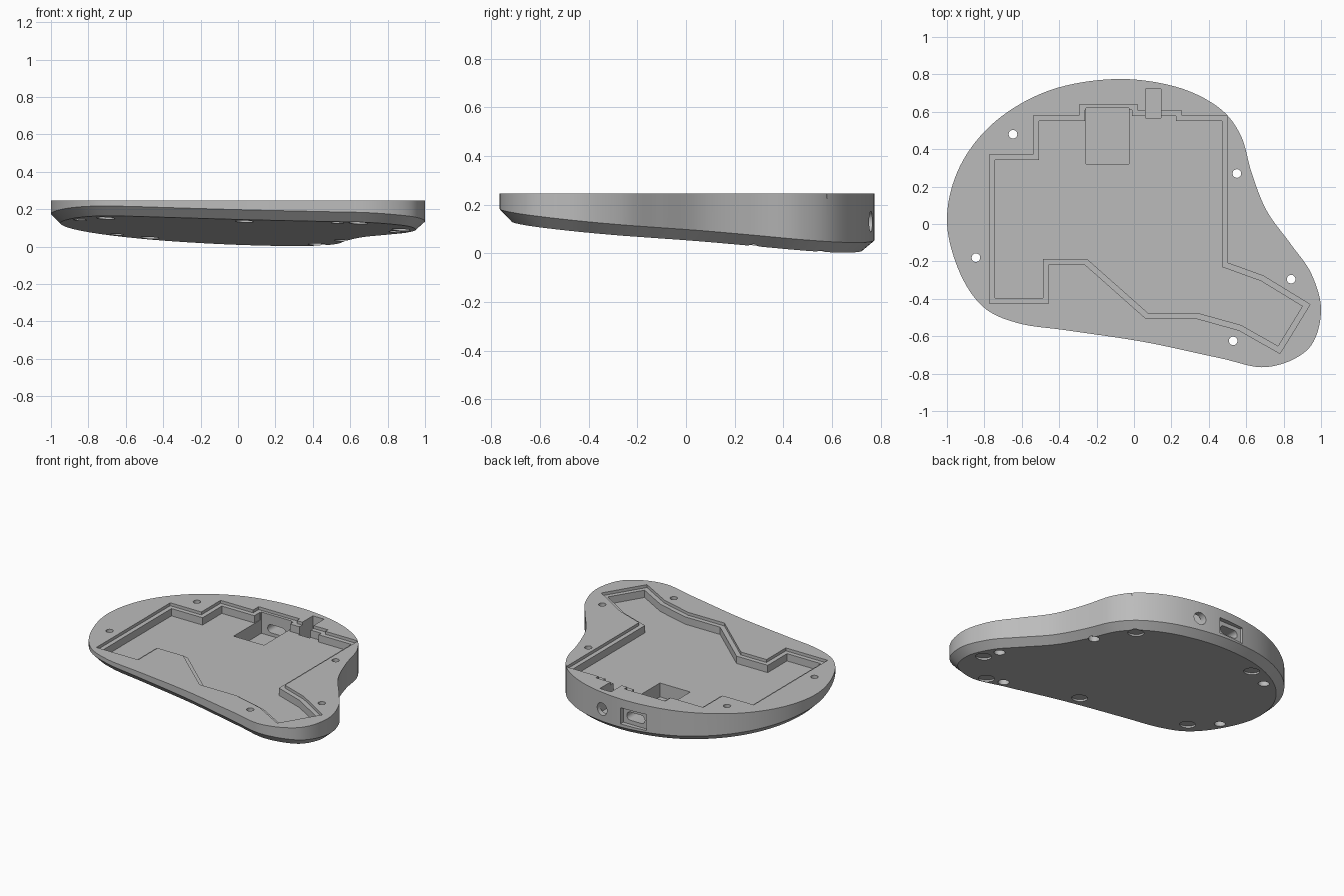
import bpy, bmesh, math
from mathutils import Matrix, Vector

cube = bpy.data.objects.get("Cube")
if cube:
    bpy.data.objects.remove(cube, do_unlink=True)

TOP = 0.245
FLOOR = 0.175
TILT_X, TILT_Y = -0.045, -0.105

grey = bpy.data.materials.new("light_grey")
grey.use_nodes = True
grey.diffuse_color = (0.5, 0.5, 0.5, 1)
grey.node_tree.nodes["Principled BSDF"].inputs["Base Color"].default_value = (0.5, 0.5, 0.5, 1)


def base_z(x, y):
    """Height of the sloping underside."""
    return 0.085 + TILT_X * x + TILT_Y * y


def smooth_loop(pts, steps):
    """Closed smooth curve through the given points."""
    out, n = [], len(pts)
    for i in range(n):
        a, b, c, d = (Vector(pts[(i + k) % n]) for k in (-1, 0, 1, 2))
        for s in range(steps):
            t = s / steps
            out.append(b + 0.5 * t * (c - a + t * (2 * a - 5 * b + 4 * c - d
                                                   + t * (3 * (b - c) + d - a))))
    return out


def inset(pts, d):
    """Mitred inward offset of a clockwise outline."""
    pts = [Vector(p) for p in pts]
    out = []
    for i, p in enumerate(pts):
        e1 = (p - pts[i - 1]).normalized()
        e2 = (pts[(i + 1) % len(pts)] - p).normalized()
        n1, n2 = Vector((e1.y, -e1.x)), Vector((e2.y, -e2.x))
        out.append(p + (n1 + n2) * d / (1 + n1.dot(n2)))
    return out


def loft(name, rings):
    """Solid through matching rings of 3D points, capped at both ends."""
    bm = bmesh.new()
    loops = [[bm.verts.new(p) for p in ring] for ring in rings]
    for low, high in zip(loops, loops[1:]):
        for i in range(len(low)):
            bm.faces.new((low[i - 1], low[i], high[i], high[i - 1]))
    bm.faces.new(loops[0])
    bm.faces.new(loops[-1])
    bmesh.ops.recalc_face_normals(bm, faces=bm.faces)
    mesh = bpy.data.meshes.new(name)
    bm.to_mesh(mesh)
    bm.free()
    mesh.materials.append(grey)
    obj = bpy.data.objects.new(name, mesh)
    bpy.context.collection.objects.link(obj)
    return obj


def circle(r, n=32):
    return [(r * math.cos(2 * math.pi * i / n), r * math.sin(2 * math.pi * i / n)) for i in range(n)]


def rect(w, h):
    return [(-w / 2, -h / 2), (-w / 2, h / 2), (w / 2, h / 2), (w / 2, -h / 2)]


def cut(body, pts, z0, z1, place=Matrix()):
    """Subtract a prism from the body."""
    cutter = loft("cutter", [[place @ Vector((p[0], p[1], z)) for p in pts] for z in (z0, z1)])
    cutter.hide_render = True
    mod = body.modifiers.new("cut", "BOOLEAN")
    mod.operation, mod.solver, mod.object = "DIFFERENCE", "EXACT", cutter
    bpy.ops.object.modifier_apply(modifier=mod.name)
    bpy.data.objects.remove(cutter, do_unlink=True)


# Case body: upright wall, chamfered lower edge, sloping underside
outline = smooth_loop([
    (-1, 0.03), (-0.93, 0.31), (-0.74, 0.55), (-0.45, 0.715), (-0.1, 0.775), (0.22, 0.735),
    (0.45, 0.625), (0.57, 0.475), (0.63, 0.27), (0.71, 0.07), (0.84, -0.11), (0.95, -0.27),
    (1, -0.47), (0.93, -0.67), (0.71, -0.765), (0.45, -0.715), (0.05, -0.63), (-0.35, -0.57),
    (-0.62, -0.53), (-0.81, -0.44), (-0.94, -0.24)], 8)
body = loft("case_body", [
    [(p.x, p.y, base_z(*p)) for p in inset(outline, 0.05)],
    [(p.x, p.y, base_z(*p) + 0.047) for p in outline],
    [(p.x, p.y, TOP) for p in outline]])
bpy.context.view_layer.objects.active = body
body.select_set(True)

# Main cavity with a shallow ledge around its rim
cavity = [
    (-0.743, 0.342), (-0.508, 0.342), (-0.508, 0.551), (-0.262, 0.551), (-0.262, 0.61),
    (-0.011, 0.61), (-0.011, 0.578), (0.225, 0.578), (0.225, 0.551), (0.471, 0.551),
    (0.471, -0.23), (0.679, -0.305), (0.9, -0.44), (0.77, -0.652), (0.572, -0.54),
    (0.342, -0.476), (0.075, -0.476), (-0.251, -0.187), (-0.487, -0.187),
    (-0.487, -0.396), (-0.743, -0.396)]
cut(body, inset(cavity, -0.03), TOP - 0.02, TOP + 0.1)
cut(body, cavity, FLOOR, TOP + 0.1)

# Deep pocket for the circuit board and slot for the round socket
cut(body, rect(0.23, 0.3), 0.08, TOP + 0.1, Matrix.Translation((-0.142, 0.47, 0)))
cut(body, rect(0.085, 0.155), 0.08, TOP + 0.1, Matrix.Translation((0.103, 0.645, 0)))

# Openings in the back wall
turn = Matrix.Rotation(math.pi / 2, 4, "X")
port = Matrix.Translation((-0.142, 0.775, 0.13)) @ turn
pill = [(x + math.copysign(0.04, x), y) for x, y in circle(0.028, 30)]
cut(body, rect(0.19, 0.11), -0.05, 0.03, port)
cut(body, pill, 0, 0.2, port)
cut(body, circle(0.042), -0.05, 0.1, Matrix.Translation((0.103, 0.775, 0.13)) @ turn)

# Screw holes, widened from below
for x, y in ((-0.647, 0.48), (0.55, 0.27), (0.84, -0.295), (0.53, -0.625), (-0.845, -0.18)):
    spot = Matrix.Translation((x, y, base_z(x, y)))
    cut(body, circle(0.023), -0.1, 0.4, spot)
    cut(body, circle(0.035), -0.1, 0.04, spot)

# Shallow round recesses for the feet, square to the underside
lean = Vector((-TILT_X, -TILT_Y, 1)).to_track_quat("Z", "Y").to_matrix().to_4x4()
for x, y in ((0.424, 0.523), (0.871, -0.412), (0.643, -0.657), (0.034, -0.483),
             (-0.708, -0.327), (-0.471, 0.573)):
    cut(body, circle(0.05), -0.05, 0.012, Matrix.Translation((x, y, base_z(x, y))) @ lean)

bpy.ops.object.shade_smooth_by_angle(angle=math.radians(25))
